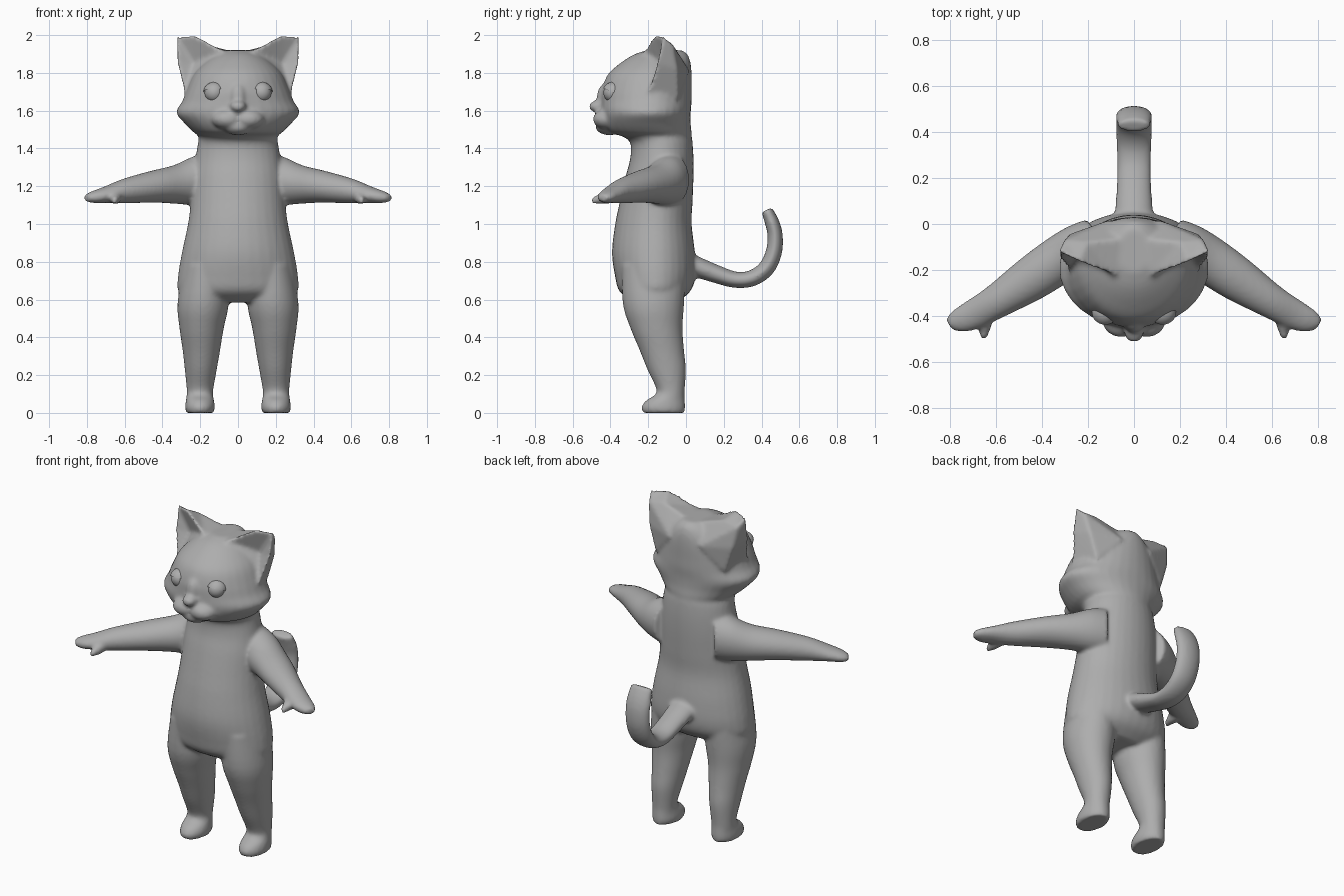
import bpy, bmesh, math
from mathutils import Vector, Matrix

if "Cube" in bpy.data.objects:
    bpy.data.objects.remove(bpy.data.objects["Cube"])

fur = bpy.data.materials.new("grey")
fur.diffuse_color = (0.42, 0.42, 0.42, 1)
fur.use_nodes = True
fur.node_tree.nodes["Principled BSDF"].inputs["Base Color"].default_value = fur.diffuse_color
N = 32
parts = []


def finish(bm, name):
    bmesh.ops.recalc_face_normals(bm, faces=bm.faces)
    me = bpy.data.meshes.new(name)
    bm.to_mesh(me)
    bm.free()
    me.materials.append(fur)
    ob = bpy.data.objects.new(name, me)
    bpy.context.collection.objects.link(ob)
    return ob


def spline(rows, steps=4):
    """Catmull-Rom interpolation of the section table."""
    out = []
    for i in range(len(rows) - 1):
        p = [rows[max(i - 1, 0)], rows[i], rows[i + 1], rows[min(i + 2, len(rows) - 1)]]
        for k in range(steps):
            t = k / steps
            out.append([0.5 * (2 * b + (c - a) * t + (2 * a - 5 * b + 4 * c - d) * t * t
                               + (3 * b - a - 3 * c + d) * t ** 3) for a, b, c, d in zip(*p)])
    return out + [list(rows[-1])]


def loft(name, rings):
    bm = bmesh.new()
    vs = [[bm.verts.new(p) for p in r] for r in rings]
    for a, b in zip(vs, vs[1:]):
        for i in range(N):
            j = (i + 1) % N
            bm.faces.new((a[i], a[j], b[j], b[i]))
    bm.faces.new(vs[0])
    bm.faces.new(vs[-1])
    parts.append(finish(bm, name))


def section(c, u, v):
    """Elliptical ring with half-axes u and v."""
    return [Vector(c) + Vector(u) * math.cos(a) + Vector(v) * math.sin(a)
            for a in (2 * math.pi * i / N for i in range(N))]


def level(z, hw, yf, yb, yw):
    """Horizontal ring: half width, front, back and widest y."""
    r = []
    for i in range(N):
        a = 2 * math.pi * i / N
        s = math.sin(a)
        r.append(Vector((hw * math.cos(a), yw + s * ((yb - yw) if s > 0 else (yw - yf)), z)))
    return r


def ball(name, c, r, cut=None):
    bm = bmesh.new()
    bmesh.ops.create_uvsphere(bm, u_segments=24, v_segments=16, radius=1)
    if cut:
        bmesh.ops.bisect_plane(bm, geom=bm.verts[:] + bm.edges[:] + bm.faces[:], plane_co=(0, 0, 0),
                               plane_no=cut, clear_inner=True)
    bmesh.ops.transform(bm, matrix=Matrix.Translation(c) @ Matrix.Diagonal((*r, 1)), verts=bm.verts)
    return finish(bm, name)


# torso and head
rows = [(.585, .22, -.27, -.05, -.16), (.64, .312, -.35, .02, -.16), (.72, .318, -.375, .05, -.16),
        (.85, .297, -.392, .047, -.16), (1.0, .265, -.375, .03, -.16), (1.12, .25, -.35, .035, -.15),
        (1.25, .24, -.32, .04, -.14), (1.35, .225, -.295, .04, -.13), (1.43, .212, -.295, .035, -.13),
        (1.465, .21, -.34, .03, -.15), (1.485, .235, -.41, .03, -.17), (1.53, .28, -.44, .025, -.19),
        (1.59, .327, -.45, .025, -.19), (1.65, .295, -.45, .03, -.19), (1.71, .272, -.445, .03, -.18),
        (1.79, .235, -.415, .03, -.17), (1.85, .18, -.35, .025, -.16), (1.895, .12, -.28, .01, -.15),
        (1.92, .07, -.21, -.02, -.13)]
loft("torso_head", [level(*r) for r in spline(rows)])

# legs: z, inner x, outer x, front y, back y
leg = [(.78, .06, .29, -.34, .0), (.58, .05, .32, -.335, -.01), (.45, .075, .31, -.295, -.018),
       (.33, .095, .293, -.245, -.01), (.23, .112, .282, -.205, .0), (.13, .13, .272, -.158, -.006),
       (.095, .132, .272, -.165, -.008), (.065, .127, .276, -.212, -.006), (.03, .122, .28, -.236, -.004),
       (.0, .13, .275, -.228, -.008)]
# arms: x, y, z, horizontal and vertical half thickness
arm = [(.14, -.08, 1.235, .12, .14), (.23, -.11, 1.228, .115, .13), (.33, -.16, 1.21, .105, .103),
       (.45, -.24, 1.198, .097, .085), (.6, -.338, 1.175, .075, .066), (.7, -.395, 1.155, .066, .044),
       (.765, -.425, 1.143, .053, .032), (.805, -.438, 1.138, .028, .018)]
# ear rim and the matching loop behind it
rim = [(.08, -.225, 1.92), (.24, -.165, 2.005), (.33, -.125, 2.0), (.322, -.155, 1.85),
       (.283, -.205, 1.69), (.16, -.25, 1.8)]
back = [(0, -.06, 1.905), (.2, -.08, 1.96), (.305, -.07, 1.95), (.285, -.045, 1.82),
        (.235, -.04, 1.66), (.1, -.1, 1.75)]
for s, side in ((1, "left"), (-1, "right")):
    loft(side + "_leg", [section((s * (a + b) / 2, (f + k) / 2, z), ((b - a) / 2, 0, 0), (0, (k - f) / 2, 0))
                         for z, a, b, f, k in spline(leg)])
    loft(side + "_arm", [section((s * x, y, z), (s * .54 * h, .84 * h, 0), (0, 0, v))
                         for x, y, z, h, v in spline(arm)])
    loft(side + "_thumb", [section((s * x, y, z), (r, 0, 0), (0, 0, r * 1.1)) for x, y, z, r in
                           ((.645, -.37, 1.15, .034), (.648, -.44, 1.137, .03), (.654, -.5, 1.125, .014))])
    # cupped ear
    bm = bmesh.new()
    A, B = [[bm.verts.new((s * x, y, z)) for x, y, z in loop] for loop in (rim, back)]
    cup = bm.verts.new((s * .235, -.125, 1.85))
    rear = bm.verts.new((s * .1, .02, 1.81))
    for i in range(6):
        j = (i + 1) % 6
        bm.faces.new((A[i], A[j], cup))
        bm.faces.new((A[i], A[j], B[j], B[i]))
        bm.faces.new((B[i], B[j], rear))
    parts.append(finish(bm, side + "_ear"))
    # muzzle pad
    parts.append(ball(side + "_muzzle", (s * .055, -.415, 1.555), (.085, .078, .055)))
    # eye and upper lid
    for ob in (ball(side + "_eye", (s * .125, -.385, 1.695), (.052, .052, .052)),
               ball(side + "_eyelid", (s * .125, -.385, 1.696), (.058, .058, .056), (0, .45, 1))):
        ob.data.shade_smooth()

# nose, bridge and chin
parts.append(ball("nose", (0, -.46, 1.622), (.045, .055, .034)))
parts.append(ball("nose_bridge", (0, -.415, 1.67), (.05, .058, .08)))
parts.append(ball("chin", (0, -.405, 1.515), (.08, .075, .045)))

# tail: y, z, half width, half thickness
tail = spline([(-.06, .81, .09, .065), (.05, .775, .083, .055), (.16, .735, .076, .048), (.26, .705, .075, .043),
               (.35, .713, .077, .043), (.425, .765, .078, .044), (.465, .85, .078, .043), (.472, .94, .078, .04),
               (.455, 1.01, .078, .038), (.427, 1.075, .07, .03)])
rings = []
for i, (y, z, w, h) in enumerate(tail):
    a, b = tail[max(i - 1, 0)], tail[min(i + 1, len(tail) - 1)]
    t = Vector((0, b[0] - a[0], b[1] - a[1])).normalized()
    rings.append(section((0, y, z), (w, 0, 0), Vector((0, -t.z, t.y)) * h))
loft("tail", rings)

# fuse all fur parts into one soft skin
bpy.ops.object.select_all(action='DESELECT')
for ob in parts:
    ob.select_set(True)
body = parts[0]
bpy.context.view_layer.objects.active = body
bpy.ops.object.join()
body.name = "cat_body"
m = body.modifiers.new("fuse", 'REMESH')
m.mode = 'VOXEL'
m.voxel_size = 0.011
m.use_smooth_shade = True
m = body.modifiers.new("soften", 'SMOOTH')
m.factor = 0.5
m.iterations = 7
